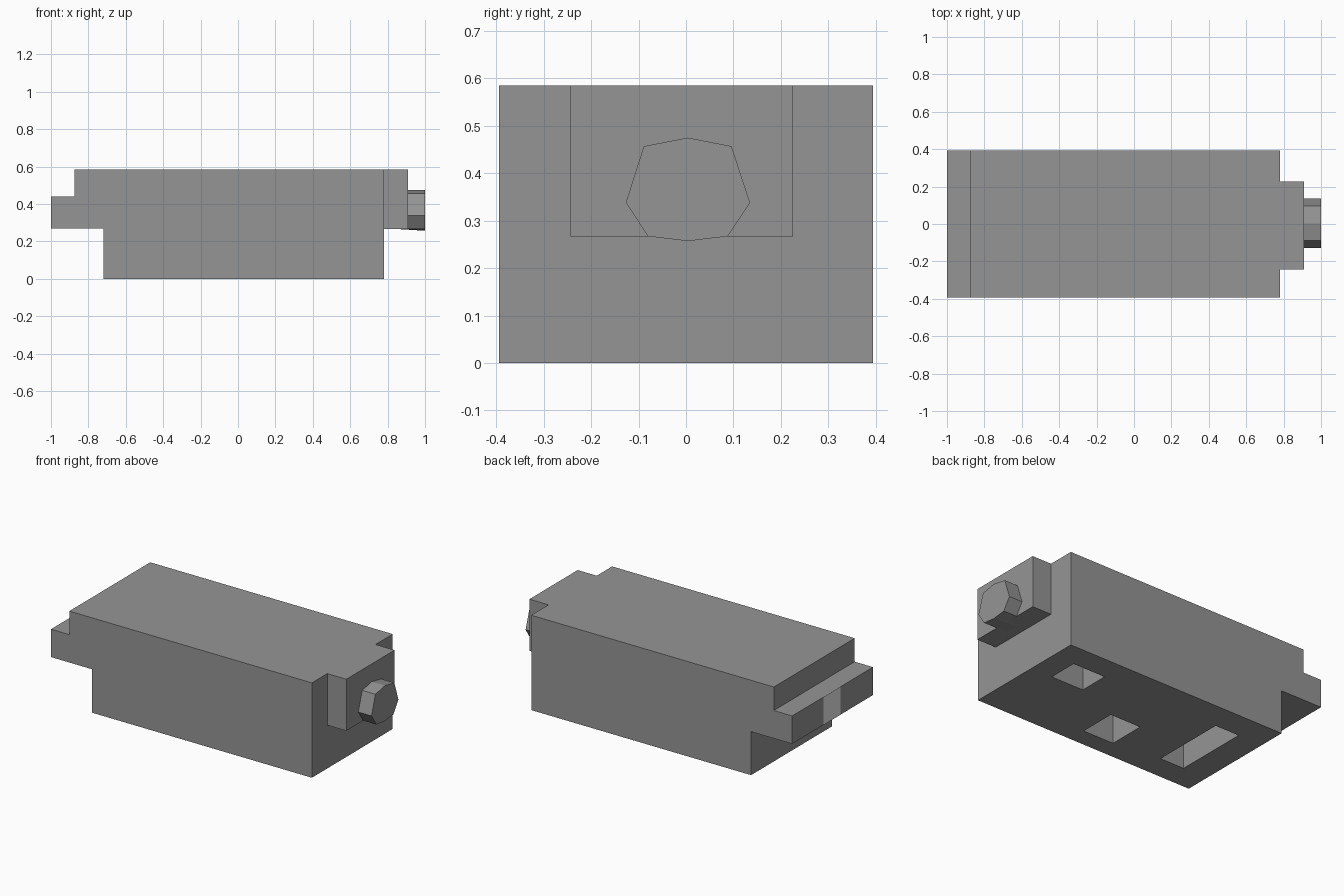
import bpy, bmesh

if "Cube" in bpy.data.objects:
    bpy.data.objects.remove(bpy.data.objects["Cube"])


def material(name, v):
    m = bpy.data.materials.new(name)
    m.diffuse_color = (v, v, v, 1)
    m.use_nodes = True
    m.node_tree.nodes["Principled BSDF"].inputs["Base Color"].default_value = m.diffuse_color
    return m


grey = material("mid grey", 0.30)
pale = material("pale grey", 0.80)


def loft(name, ring_a, ring_b, mat=grey):
    """Closed solid between two matching outlines."""
    bm = bmesh.new()
    a = [bm.verts.new(p) for p in ring_a]
    b = [bm.verts.new(p) for p in ring_b]
    n = len(a)
    bm.faces.new(a)
    bm.faces.new(b[::-1])
    for i in range(n):
        j = (i + 1) % n
        bm.faces.new((a[i], b[i], b[j], a[j]))
    bmesh.ops.recalc_face_normals(bm, faces=bm.faces[:])
    me = bpy.data.meshes.new(name)
    bm.to_mesh(me)
    bm.free()
    me.materials.append(mat)
    ob = bpy.data.objects.new(name, me)
    bpy.context.collection.objects.link(ob)
    return ob


def box(name, x0, x1, y0, y1, z0, z1, mat=grey):
    outline = [(x0, y0), (x1, y0), (x1, y1), (x0, y1)]
    return loft(name, [(x, y, z0) for x, y in outline],
                [(x, y, z1) for x, y in outline], mat)


# Main body: stepped side profile with the rear tab, extruded across y
W = 0.394
profile = [(-0.72, 0), (0.78, 0), (0.78, 0.585), (-0.875, 0.585),
           (-0.875, 0.44), (-1, 0.44), (-1, 0.268), (-0.72, 0.268)]
body = loft("main_body", [(x, -W, z) for x, z in profile],
            [(x, W, z) for x, z in profile])

# Pockets in the underside: x0, x1, y0, y1
pockets = [(0.415, 0.635, 0.06, 0.245),
           (-0.085, 0.123, -0.28, -0.05),
           (-0.555, -0.392, -0.242, 0.226)]
for i, p in enumerate(pockets):
    cutter = box(f"pocket_cutter_{i + 1}", *p, -0.1, 0.25)
    cutter.hide_render = True
    cutter.hide_set(True)
    mod = body.modifiers.new("pocket", "BOOLEAN")
    mod.operation = "DIFFERENCE"
    mod.solver = "EXACT"
    mod.object = cutter

# Raised block on the end face
box("end_block", 0.78, 0.91, -0.244, 0.226, 0.267, 0.585)

# Eight-sided knob, its underside tapering back beneath the block
half = [(0.004, 0.475), (0.096, 0.457), (0.135, 0.338), (0.088, 0.267),
        (0.004, 0.257), (-0.08, 0.267), (-0.127, 0.338), (-0.089, 0.457)]
loft("end_knob", [(1, y, z) for y, z in half],
     [(0.82, y, max(z, 0.268)) for y, z in half])

# Pale patch on the tab end
box("tab_patch", -1.001, -0.998, -0.075, 0.09, 0.268, 0.44, pale)
